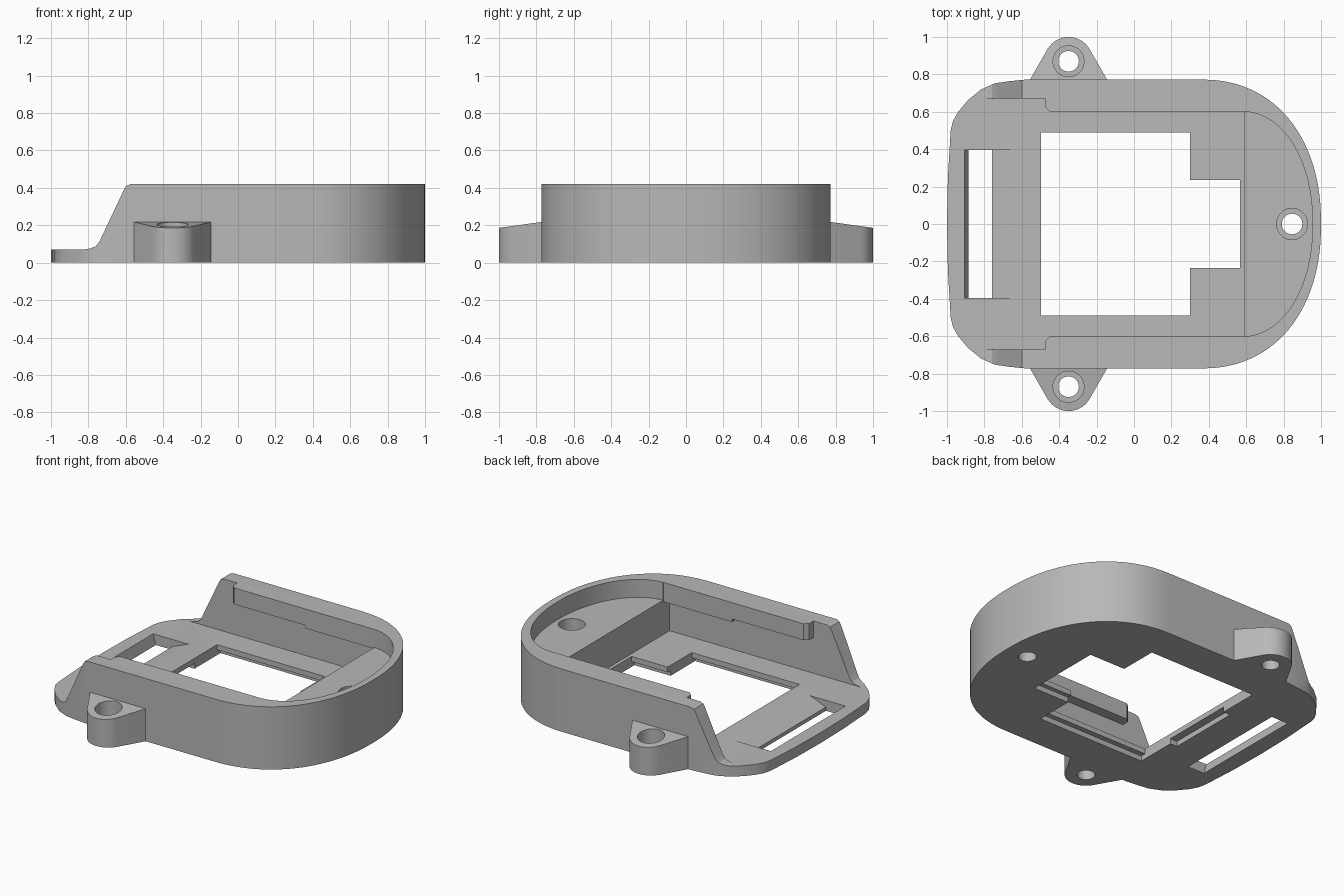
import bpy, bmesh, math

if "Cube" in bpy.data.objects:
    bpy.data.objects.remove(bpy.data.objects["Cube"], do_unlink=True)

grey = bpy.data.materials.new("plain grey")
grey.use_nodes = True
grey.diffuse_color = (0.48, 0.48, 0.48, 1)
grey.node_tree.nodes["Principled BSDF"].inputs["Base Color"].default_value = (0.48, 0.48, 0.48, 1)


def prism(name, pts, lo, hi, axis="z"):
    """Extrude a 2D outline: (x, y) along z, or (x, z) along y."""
    bm = bmesh.new()
    place = (lambda p, h: (p[0], p[1], h)) if axis == "z" else (lambda p, h: (p[0], h, p[1]))
    a = [bm.verts.new(place(p, lo)) for p in pts]
    b = [bm.verts.new(place(p, hi)) for p in pts]
    bm.faces.new(a)
    bm.faces.new(b)
    n = len(pts)
    for i in range(n):
        bm.faces.new((a[i], a[(i + 1) % n], b[(i + 1) % n], b[i]))
    bmesh.ops.recalc_face_normals(bm, faces=bm.faces)
    mesh = bpy.data.meshes.new(name)
    bm.to_mesh(mesh)
    bm.free()
    mesh.materials.append(grey)
    ob = bpy.data.objects.new(name, mesh)
    bpy.context.collection.objects.link(ob)
    return ob


def box(name, x0, x1, y, z0, z1):
    return prism(name, [(x0, -y), (x1, -y), (x1, y), (x0, y)], z0, z1)


def circle(cx, cy, r, n=40):
    return [(cx + r * math.cos(2 * math.pi * i / n), cy + r * math.sin(2 * math.pi * i / n))
            for i in range(n)]


def combine(target, tool, operation="DIFFERENCE"):
    """Apply a boolean and discard the tool object."""
    mod = target.modifiers.new("bool", "BOOLEAN")
    mod.operation, mod.solver, mod.object = operation, "EXACT", tool
    bpy.context.view_layer.update()
    mesh = bpy.data.meshes.new_from_object(
        target.evaluated_get(bpy.context.evaluated_depsgraph_get()))
    target.modifiers.clear()
    target.data = mesh
    bpy.data.objects.remove(tool, do_unlink=True)


def mirror_outline(half):
    """Complete an outline whose first and last points lie on y = 0."""
    return half + [(x, -y) for x, y in reversed(half[1:-1])]


def arc(cx, a, b, n, steps):
    """Quarter superellipse from (cx, b) to (cx + a, 0)."""
    out = []
    for i in range(steps + 1):
        t = math.pi / 2 * (1 - i / steps)
        c, s = max(math.cos(t), 0), max(math.sin(t), 0)
        if i == 0:
            c = 0
        if i == steps:
            s = 0
        out.append((cx + a * c ** (2 / n), b * s ** (2 / n)))
    return out


# Main body with rounded far end
front = [(-1, 0), (-0.995, 0.25), (-0.98, 0.5), (-0.968, 0.55), (-0.94, 0.6), (-0.89, 0.66),
         (-0.82, 0.718), (-0.745, 0.752), (-0.67, 0.763), (-0.58, 0.772)]
body = prism("tray_body", mirror_outline(front + arc(0.36, 0.64, 0.772, 2.2, 28)), 0, 0.42)

# Sloped cheeks dropping to the thin front lip
combine(body, prism("cheek_cut", [(-1.1, 0.07), (-0.83, 0.07), (-0.79, 0.076), (-0.76, 0.088),
                                  (-0.74, 0.115), (-0.61, 0.39), (-0.598, 0.411), (-0.575, 0.42),
                                  (-0.575, 0.5), (-1.1, 0.5)], -1.2, 1.2, "y"))

# Main cavity between overhanging wall lips
combine(body, prism("cavity_cut", [(-1.1, -0.67), (-0.475, -0.67), (-0.475, -0.625), (-0.45, -0.602),
                                   (0.59, -0.602), (0.59, 0.602), (-0.45, 0.602), (-0.475, 0.625),
                                   (-0.475, 0.67), (-1.1, 0.67)], 0.07, 0.5))
combine(body, box("undercut_low", -1.05, 0.59, 0.67, 0.07, 0.29))
combine(body, box("undercut_high", -1.05, 0.08, 0.67, 0.2, 0.31))

# Shallow recess over the solid far end
recess = [(0.5, 0)] + [(0.5, 0.602)] + arc(0.57, 0.385, 0.602, 2.1, 24)
combine(body, prism("recess_cut", mirror_outline(recess), 0.3, 0.5))

# Stepped floor opening with a rebate underneath
opening = [(-0.498, -0.49), (0.3, -0.49), (0.3, -0.235), (0.567, -0.235),
           (0.567, 0.235), (0.3, 0.235), (0.3, 0.49), (-0.498, 0.49)]
combine(body, prism("opening_cut", opening, -0.1, 0.5))
combine(body, box("rebate_sides", -0.498, 0.3, 0.525, -0.1, 0.035))
combine(body, box("rebate_front", -0.55, -0.4, 0.25, -0.1, 0.035))
combine(body, box("rebate_tab", 0.25, 0.567, 0.265, -0.1, 0.035))

# Strap slot with a curved ramp
combine(body, prism("strap_cut", [(-0.907, 0.09), (-0.905, 0.07), (-0.885, 0), (-0.885, -0.02),
                                  (-0.76, -0.02), (-0.76, 0.025), (-0.73, 0.035), (-0.69, 0.052),
                                  (-0.64, 0.07), (-0.64, 0.09)], -0.395, 0.395, "y"))

# Side mounting lugs with sloping tops
for s in (1, -1):
    pts = [(-0.575, 0.74), (-0.556, 0.772)]
    for i in range(15):
        t = math.radians(150 - 120 * i / 14)
        pts.append((-0.35 + 0.13 * math.cos(t), 0.87 + 0.13 * math.sin(t)))
    pts += [(-0.144, 0.772), (-0.125, 0.74)]
    lug = prism("mounting_lug", [(x, s * y) for x, y in pts], 0, 0.1)
    for v in lug.data.vertices:
        if v.co.z > 0.05:
            v.co.z = 0.218 - 0.14 * (abs(v.co.y) - 0.772)
    combine(body, lug, "UNION")

# Counterbored screw holes
for x, y in ((-0.35, 0.87), (-0.35, -0.87), (0.845, 0)):
    combine(body, prism("screw_hole", circle(x, y, 0.055), -0.1, 0.5))
    combine(body, prism("counterbore", circle(x, y, 0.083), 0.1, 0.5))

# Smooth curved walls while keeping crisp edges
bpy.ops.object.select_all(action="DESELECT")
body.select_set(True)
bpy.context.view_layer.objects.active = body
bpy.ops.object.shade_smooth_by_angle(angle=math.radians(25))
